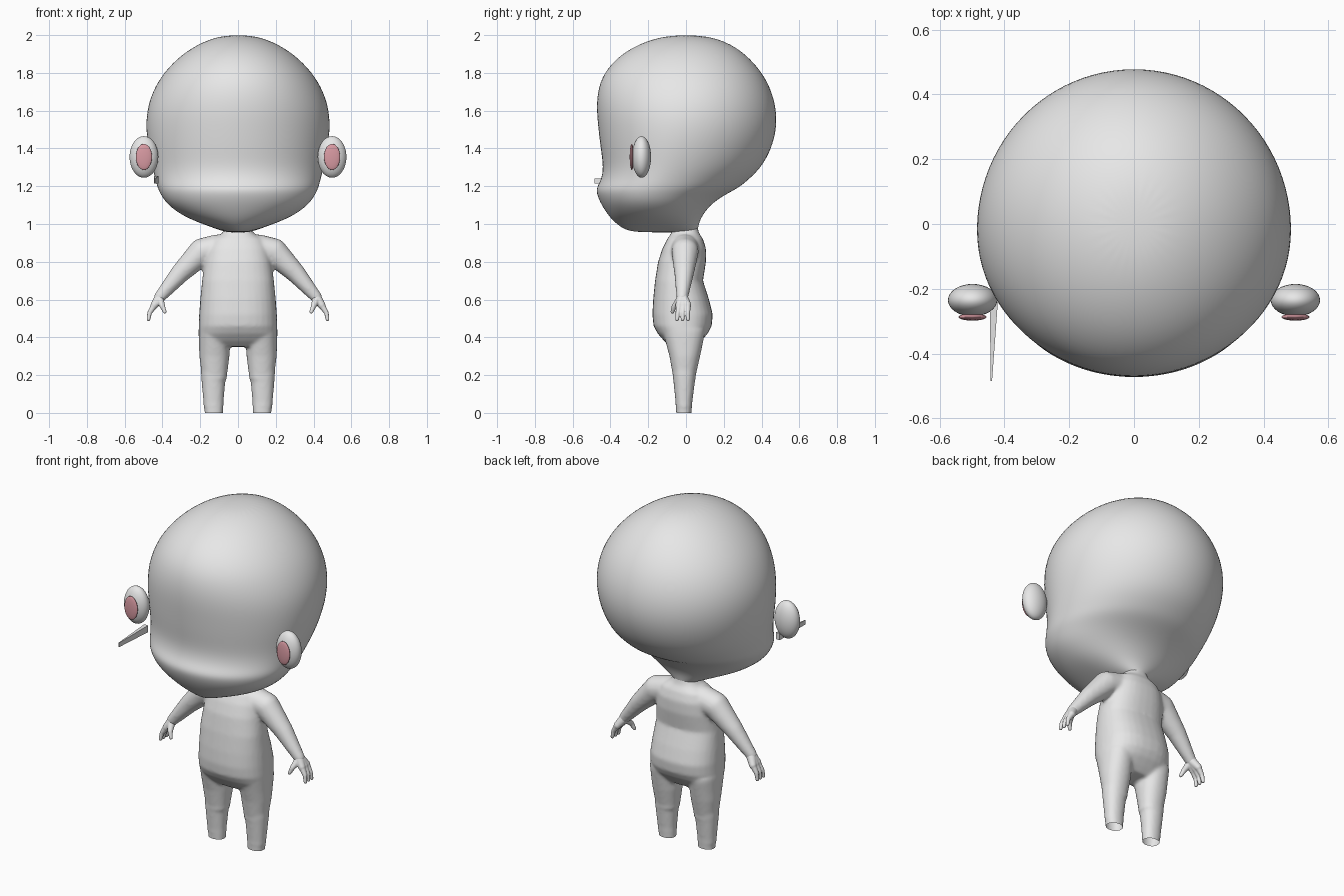
import bpy, bmesh, math
from mathutils import Vector

cube = bpy.data.objects.get("Cube")
if cube:
    bpy.data.objects.remove(cube)


def material(name, color):
    mat = bpy.data.materials.new(name)
    mat.use_nodes = True
    mat.diffuse_color = color
    mat.node_tree.nodes["Principled BSDF"].inputs["Base Color"].default_value = color
    return mat


GREY = material("clay grey", (0.8, 0.8, 0.8, 1))
PINK = material("inner ear pink", (0.7, 0.33, 0.37, 1))


def make_object(name, bm, mat, smooth=True):
    bmesh.ops.recalc_face_normals(bm, faces=bm.faces)
    mesh = bpy.data.meshes.new(name)
    bm.to_mesh(mesh)
    bm.free()
    mesh.materials.append(mat)
    for poly in mesh.polygons:
        poly.use_smooth = smooth
    obj = bpy.data.objects.new(name, mesh)
    bpy.context.collection.objects.link(obj)
    return obj


def loft(bm, rings, segments=24, power=2.0, cx=0.0):
    """Stack rings of (z, half width, front y, back y, widest y)."""
    loops = []
    for z, half, front, back, *widest in rings:
        mid = widest[0] if widest else (front + back) / 2
        loop = []
        for i in range(segments):
            a = math.tau * i / segments
            c, s = math.cos(a), math.sin(a)
            x = math.copysign(abs(c) ** (2 / power), c) * half
            y = math.copysign(abs(s) ** (2 / power), s)
            y = mid + y * (back - mid if y > 0 else mid - front)
            loop.append(bm.verts.new((cx + x, y, z)))
        loops.append(loop)
    for low, high in zip(loops, loops[1:]):
        for i in range(segments):
            j = (i + 1) % segments
            bm.faces.new((low[i], low[j], high[j], high[i]))
    bm.faces.new(loops[0])
    bm.faces.new(loops[-1])


def limb(bm, joints):
    """Chain of rounded, tapered segments through (position, radius) joints."""
    for pair in zip(joints, joints[1:]):
        part = bmesh.new()
        for pos, radius in pair:
            ball = bmesh.ops.create_icosphere(part, subdivisions=3, radius=radius)
            bmesh.ops.translate(part, verts=ball["verts"], vec=Vector(pos))
        hull = bmesh.ops.convex_hull(part, input=part.verts)
        inside = [g for g in hull["geom_interior"] if isinstance(g, bmesh.types.BMVert)]
        bmesh.ops.delete(part, geom=inside, context="VERTS")
        temp = bpy.data.meshes.new("segment")
        part.to_mesh(temp)
        part.free()
        bm.from_mesh(temp)
        bpy.data.meshes.remove(temp)


def fuse(obj, voxel, iterations):
    """Melt overlapping parts into one skin and apply the result."""
    mod = obj.modifiers.new("Fuse", "REMESH")
    mod.mode, mod.voxel_size, mod.use_smooth_shade = "VOXEL", voxel, True
    mod = obj.modifiers.new("Soften", "SMOOTH")
    mod.factor, mod.iterations = 0.5, iterations
    graph = bpy.context.evaluated_depsgraph_get()
    mesh = bpy.data.meshes.new_from_object(obj.evaluated_get(graph))
    obj.modifiers.clear()
    obj.data = mesh


def ellipsoid(name, center, radii, mat):
    bm = bmesh.new()
    bmesh.ops.create_uvsphere(bm, u_segments=32, v_segments=20, radius=1)
    bmesh.ops.scale(bm, verts=bm.verts, vec=radii)
    bmesh.ops.translate(bm, verts=bm.verts, vec=center)
    return make_object(name, bm, mat)


# Head: large cranium, dented brow line, protruding muzzle, short nape
bm = bmesh.new()
loft(bm, [
    (.955, .05, -.24, .06, -.03),
    (.965, .09, -.32, .062, -.06),
    (1, .19, -.37, .07, -.12),
    (1.04, .29, -.41, .085, -.15),
    (1.1, .375, -.45, .13, -.16),
    (1.15, .41, -.473, .2, -.15),
    (1.19, .43, -.48, .28, -.13),
    (1.23, .44, -.453, .33, -.11),
    (1.3, .458, -.44, .405, -.07),
    (1.4, .48, -.456, .458, -.04),
    (1.5, .492, -.468, .484, -.02),
    (1.6, .488, -.478, .484, -.01),
    (1.7, .458, -.474, .46, 0),
    (1.8, .4, -.442, .41, 0),
    (1.9, .3, -.35, .32, 0),
    (1.97, .18, -.215, .21, 0),
    (2, .07, -.08, .08, 0),
])
head = make_object("head", bm, GREY)
sub = head.modifiers.new("Subdivision", "SUBSURF")
sub.levels = sub.render_levels = 2

# Body: torso, legs and arms melted into one skin
bm = bmesh.new()
loft(bm, [
    (.35, .17, -.08, .05),
    (.38, .2, -.115, .08),
    (.42, .208, -.15, .115),
    (.46, .208, -.172, .136),
    (.52, .206, -.178, .142),
    (.6, .2, -.174, .122),
    (.7, .19, -.164, .09),
    (.8, .178, -.148, .106),
    (.87, .165, -.125, .106),
    (.92, .14, -.1, .09),
    (.95, .085, -.078, .07),
    (.98, .065, -.075, .062),
    (1.06, .065, -.075, .062),
], 32, 2.4)
for side in (-1, 1):
    for cx, rings in ((.128, [(-.04, .046, -.05, .026), (.05, .052, -.055, .033)]),
                      (.13, [(.051, .053, -.055, .033), (.2, .066, -.07, .052)]),
                      (.125, [(.199, .067, -.07, .052), (.3, .08, -.088, .075),
                              (.42, .084, -.12, .1)])):
        # Overlap the leg sections slightly so they fuse
        first, last = rings[0], rings[-1]
        rings = [(first[0] - .02, *first[1:])] + rings + [(last[0] + .02, *last[1:])]
        loft(bm, rings, 24, 2.2, side * cx)
    limb(bm, [((side * .11, -.005, .87), .075), ((side * .19, -.005, .853), .072),
              ((side * .305, -.01, .74), .052), ((side * .415, -.02, .612), .031)])
body = make_object("body", bm, GREY)
fuse(body, .009, 8)

# Hollow open leg ends on the ground
bm = bmesh.new()
bm.from_mesh(body.data)
bmesh.ops.bisect_plane(bm, geom=bm.verts[:] + bm.edges[:] + bm.faces[:],
                       plane_co=(0, 0, 0), plane_no=(0, 0, 1), clear_inner=True)
bm.to_mesh(body.data)
bm.free()

for side, label in ((1, "left"), (-1, "right")):
    # Hand: palm, thumb and three fingers
    bm = bmesh.new()
    for y in (-.036, -.014, .008):
        limb(bm, [((side * .41, -.02, .617), .028), ((side * .443, y, .57), .02)])
        limb(bm, [((side * .443, y, .57), .018), ((side * .468, y * 1.2, .53), .012),
                  ((side * .474, y * 1.3, .495), .01)])
    limb(bm, [((side * .415, -.03, .6), .022), ((side * .4, -.062, .565), .014),
              ((side * .388, -.072, .535), .01)])
    fuse(make_object(label + "_hand", bm, GREY), .004, 3)

    # Ear with a coloured inner pad
    ellipsoid(label + "_ear", (side * .498, -.235, 1.355), (.076, .05, .11), GREY)
    ellipsoid(label + "_inner_ear", (side * .498, -.287, 1.355), (.043, .011, .069), PINK)

# Thin whisker spike on the right cheek
bm = bmesh.new()
base = [bm.verts.new((x, -.24, z)) for x, z in ((-.445, 1.215), (-.42, 1.215), (-.42, 1.255), (-.445, 1.255))]
tip = [bm.verts.new((x, -.485, z)) for x, z in ((-.442, 1.215), (-.438, 1.215), (-.438, 1.24), (-.442, 1.24))]
bm.faces.new(base)
bm.faces.new(tip)
for i in range(4):
    j = (i + 1) % 4
    bm.faces.new((base[i], base[j], tip[j], tip[i]))
make_object("cheek_spike", bm, GREY, smooth=False)
